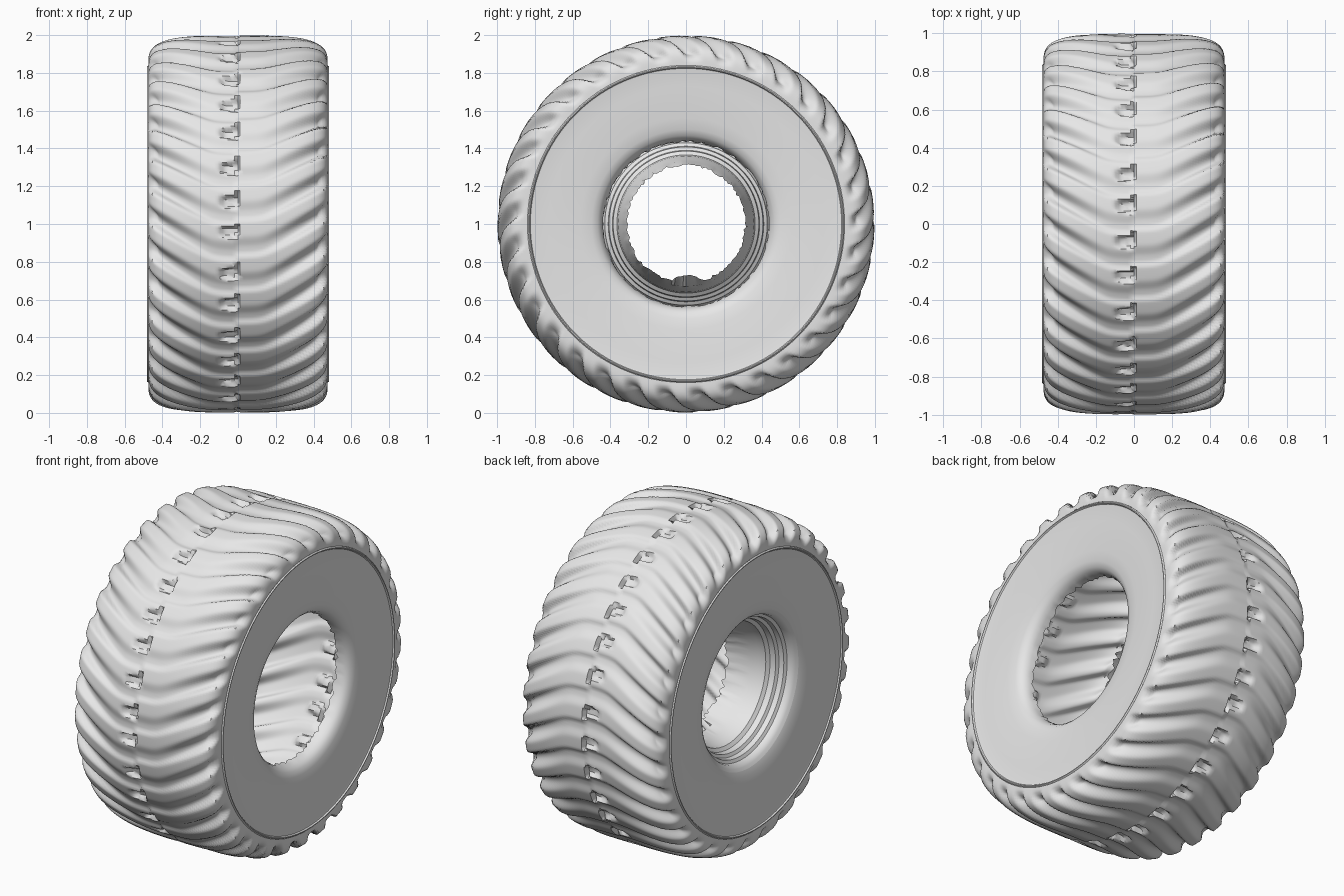
import bpy, bmesh, math, random

if "Cube" in bpy.data.objects:
    bpy.data.objects.remove(bpy.data.objects["Cube"])

random.seed(4)
LUGS = 33            # tread bars around the tyre
SEGS = LUGS * 16     # tread steps around
ROWS = 72            # tread steps across
TAU = 2 * math.pi

grey = bpy.data.materials.new("rubber grey")
grey.diffuse_color = (0.8, 0.8, 0.8, 1)
grey.use_nodes = True
grey.node_tree.nodes["Principled BSDF"].inputs["Base Color"].default_value = grey.diffuse_color


def smooth(a, b, t):
    t = min(1, max(0, (t - a) / (b - a)))
    return t * t * (3 - 2 * t)


def spin(name, rows, segs, place):
    """Sheet turned around the x axle; place(row, angle) gives (x, radius)."""
    bm = bmesh.new()
    grid = []
    for i in range(rows):
        ring = []
        for j in range(segs):
            a = TAU * j / segs
            x, r = place(i, a)
            ring.append(bm.verts.new((x, -r * math.cos(a), 1 + r * math.sin(a))))
        grid.append(ring)
    for p, q in zip(grid, grid[1:]):
        for j in range(segs):
            k = (j + 1) % segs
            bm.faces.new((p[j], p[k], q[k], q[j]))
    mesh = bpy.data.meshes.new(name)
    bm.to_mesh(mesh)
    bm.free()
    mesh.materials.append(grey)
    ob = bpy.data.objects.new(name, mesh)
    bpy.context.collection.objects.link(ob)
    bpy.ops.object.select_all(action='DESELECT')
    ob.select_set(True)
    bpy.context.view_layer.objects.active = ob
    bpy.ops.object.shade_smooth_by_angle(angle=math.radians(40))
    return ob


# Rounded-square tread section, resampled to even steps from +x to -x
dense = []
for i in range(2001):
    t = math.pi * i / 2000
    c, s = math.cos(t), max(0, math.sin(t))
    dense.append((math.copysign(0.475 * abs(c) ** 0.571, c), 0.84 + 0.158 * s ** 0.571))
run = [0]
for p, q in zip(dense, dense[1:]):
    run.append(run[-1] + math.dist(p, q))
half = run[-1] / 2
section, k = [], 0
for i in range(ROWS + 1):
    want = run[-1] * i / ROWS
    while k < 2000 and run[k] < want - 1e-9:
        k += 1
    section.append((dense[k][0], dense[k][1], half - want))
wobble = [random.uniform(-0.12, 0.12) for _ in range(LUGS)]


def tread_point(i, a):
    x, r, s = section[i]
    d = abs(s)
    # chevron bars: flat in the middle, swept upward toward both shoulders
    bend = 0.56 * (math.sqrt((d - 0.13) ** 2 + 0.002) + d - 0.13) / 2
    phase = (a - bend) * LUGS / TAU + (0.12 if s < 0 else 0)
    p = phase % 1
    groove = smooth(0.02, 0.2, p) * (1 - smooth(0.32, 0.68, p))
    depth = 0.014 + 0.03 * smooth(0.1, 0.42, d)
    depth *= 1 - smooth(half - 0.09, half - 0.015, d)
    cut = groove * depth
    # short wedge nick between bars beside the centre seam
    w = wobble[int(phase) % LUGS]
    along = (s + 0.11) / 0.12
    if 0 < along < 1:
        nick = 1 - smooth(0.06 + 0.08 * along, 0.14 + 0.1 * along, abs(p - 0.78 - w))
        cut += 0.03 * nick * smooth(0, 0.4, along)
    # push in along the section normal
    x0, r0, _ = section[max(0, i - 1)]
    x1, r1, _ = section[min(ROWS, i + 1)]
    n = math.hypot(x1 - x0, r1 - r0)
    return x + (r1 - r0) / n * -cut, r + (x1 - x0) / n * cut


spin("tread", ROWS + 1, SEGS, tread_point)

# Dished sidewall with a thin bead at its outer edge, hole lip to tread
wall = [(0.36, 0.437), (0.39, 0.44), (0.415, 0.45), (0.435, 0.468), (0.448, 0.50),
        (0.455, 0.56), (0.462, 0.64), (0.469, 0.73), (0.472, 0.815), (0.474, 0.824),
        (0.482, 0.829), (0.482, 0.834), (0.475, 0.84)]
ragged = {}


def rough(a, amount):
    key = (round(a, 4), amount)
    return ragged.setdefault(key, random.uniform(-amount, amount))


def right_point(i, a):
    x, r = wall[i]
    return (x + rough(a, 0.012), r + rough(a, 0.006)) if i == 0 else (x, r)


spin("right_sidewall", len(wall), 132, right_point)
left = [(-x, r) for x, r in reversed(wall[3:])]
spin("left_sidewall", len(left), 132, lambda i, a: left[i])

# Stepped rim barrel running inward from the left sidewall
barrel = [left[-1], (-0.425, 0.452), (-0.41, 0.435), (-0.385, 0.43), (-0.375, 0.412),
          (-0.345, 0.408), (-0.335, 0.39), (-0.30, 0.386), (-0.285, 0.366),
          (-0.24, 0.36), (-0.20, 0.345), (-0.12, 0.33), (-0.06, 0.312)]


def barrel_point(i, a):
    x, r = barrel[i]
    if i == len(barrel) - 1:      # torn inner edge with a small raised flap below
        flap = 1 - smooth(0.1, 0.32, abs(a - 1.5 * math.pi))
        x, r = x + rough(a, 0.015), r + rough(a, 0.007) - 0.035 * flap
    return x, r


spin("rim_barrel", len(barrel), 132, barrel_point)
